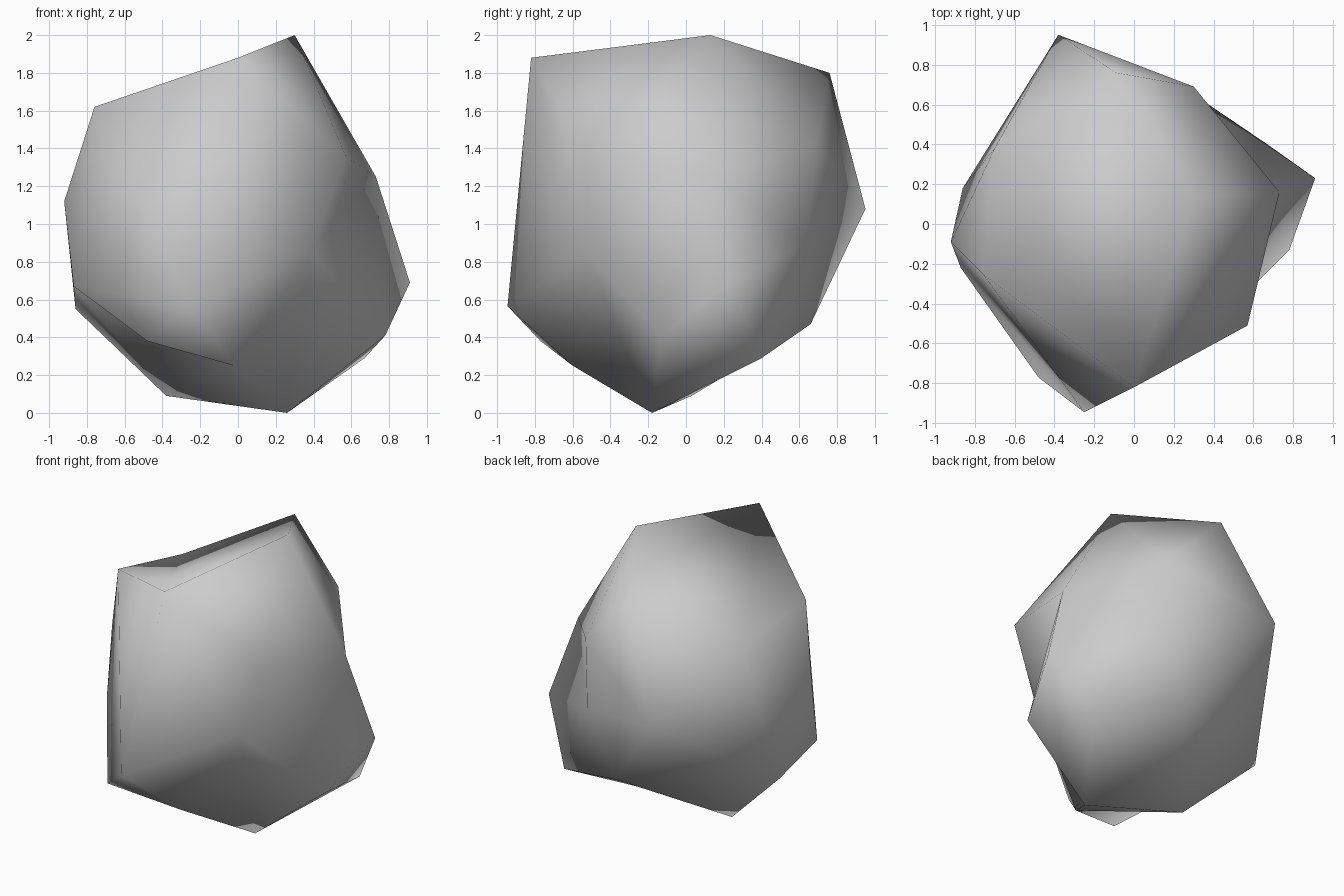
import bpy
import bmesh

# Remove the default object
default_object = bpy.data.objects.get("Cube")
if default_object is not None:
    bpy.data.objects.remove(default_object, do_unlink=True)


def make_material(name, colour):
    material = bpy.data.materials.new(name)
    material.use_nodes = True
    material.diffuse_color = colour
    shader = next(n for n in material.node_tree.nodes if n.type == "BSDF_PRINCIPLED")
    shader.inputs["Base Color"].default_value = colour
    return material


def make_boulder(name, corners, fans, material):
    """Skin the corners with fans of triangles, each spread around one hub."""
    bm = bmesh.new()
    verts = {key: bm.verts.new(place) for key, place in corners.items()}
    for hub, rim in fans:
        for first, second in zip(rim, rim[1:]):
            bm.faces.new((verts[hub], verts[first], verts[second]))
    bmesh.ops.recalc_face_normals(bm, faces=list(bm.faces))
    for face in bm.faces:
        face.smooth = True
    mesh = bpy.data.meshes.new(name)
    bm.to_mesh(mesh)
    bm.free()
    mesh.materials.append(material)
    boulder = bpy.data.objects.new(name, mesh)
    bpy.context.collection.objects.link(boulder)
    return boulder


# Corners of the stone, from the crown down to the foot
crown = {"A": (.3, .13, 2), "B": (0, -.82, 1.88),
         "C": (-.09, .76, 1.8), "I": (-.76, -.25, 1.62)}
shoulder = {"X": (-.7, .38, 1.5), "E": (.3, .69, 1.42), "T": (.57, -.51, 1.36),
            "U": (.73, .16, 1.25), "H": (-.92, -.09, 1.12), "D": (-.38, .95, 1.08)}
waist = {"W": (.33, .63, .89), "V": (.38, -.53, .86), "G": (.91, .23, .69),
         "K": (-.87, -.22, .67), "M": (-.25, -.945, .565), "J": (-.86, .18, .55)}
lower = {"F": (.08, .66, .47), "S": (.78, -.13, .41),
         "L": (-.48, -.77, .38), "R": (.67, .4, .29)}
foot = {"N": (-.02, -.6, .25), "P": (-.38, .03, .09), "Q": (.26, -.18, 0)}

# Facets: hub corner, then the rim it fans out to
facets = [
    ("A", "BCEUTB"),    # top
    ("X", "BIHJDCB"),   # back right slope
    ("W", "EUGRFDE"),   # hollow at the back left
    ("V", "BTUSQNMB"),  # front left face
    ("M", "NLKIB"),     # front right face
    ("K", "IHJPNL"),    # right side and its undercut
    ("P", "JFQN"),      # underside
    ("R", "FQSG"),      # lower left side
    ("S", "GU"),
    ("D", "CE"),        # back
    ("D", "JF"),
]

stone_grey = make_material("stone grey", (.6, .6, .6, 1))
make_boulder("boulder", crown | shoulder | waist | lower | foot, facets, stone_grey)
